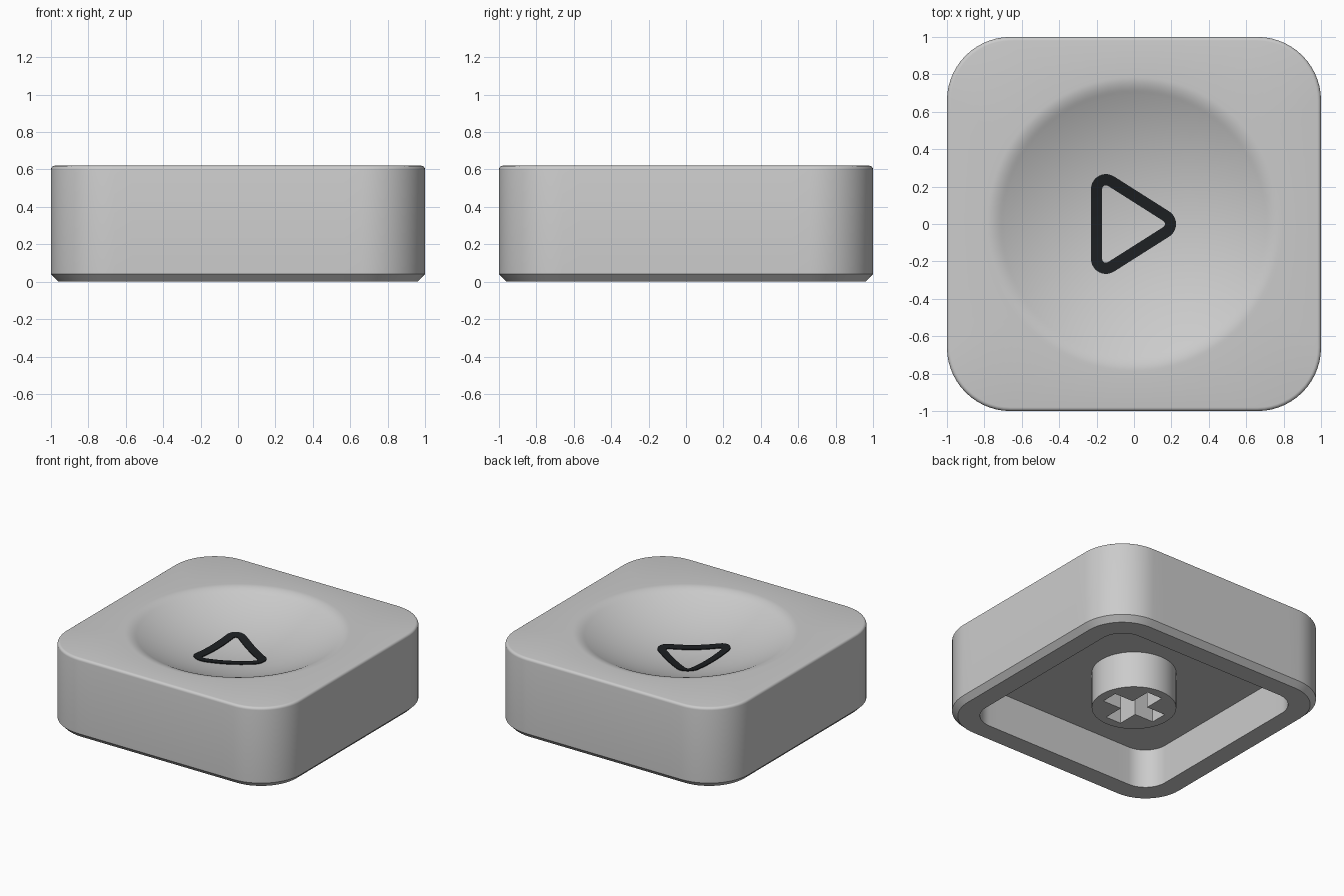
import bpy, bmesh, math
from mathutils import Vector

if "Cube" in bpy.data.objects:
    bpy.data.objects.remove(bpy.data.objects["Cube"])

TOP, CEIL = 0.62, 0.30          # top face and inner ceiling heights
DISH_R, DISH_D, BLEND = 0.75, 0.19, 0.02


def dish_z(r):
    """Height of the top surface: spherical dish softly blended into the flat top."""
    big = (DISH_R ** 2 + DISH_D ** 2) / (2 * DISH_D)
    d = DISH_D - big + math.sqrt(big * big - r * r)
    h = max(BLEND - abs(d), 0) / BLEND
    return TOP - max(d, 0) - h * h * BLEND / 4


def rounded(corners, r, arc, straight):
    """Rounded outline around convex counter-clockwise corner centres."""
    pts, n = [], len(corners)
    cs = [Vector(c) for c in corners]
    for i, c in enumerate(cs):
        e0, e1 = c - cs[i - 1], cs[(i + 1) % n] - c
        a0 = math.atan2(-e0.x, e0.y)
        turn = (math.atan2(-e1.x, e1.y) - a0) % math.tau
        for k in range(arc + 1):
            a = a0 + turn * k / arc
            pts.append(c + r * Vector((math.cos(a), math.sin(a))))
        for k in range(1, straight):
            pts.append(pts[-1] + e1 / straight)
    return pts


def square(half, r):
    k = half - r
    return rounded([(k, -k), (k, k), (-k, k), (-k, -k)], r, 14, 14)


def loft(name, rings, caps=True, closed=False):
    """Skin a list of equal-length 3D rings."""
    bm = bmesh.new()
    rows = [[bm.verts.new(p) for p in ring] for ring in rings]
    pairs = list(zip(rows, rows[1:])) + ([(rows[-1], rows[0])] if closed else [])
    for a, b in pairs:
        for i in range(len(a)):
            j = (i + 1) % len(a)
            bm.faces.new((a[i], a[j], b[j], b[i]))
    if caps:
        bm.faces.new(rows[0])
        bm.faces.new(rows[-1])
    bmesh.ops.recalc_face_normals(bm, faces=bm.faces)
    me = bpy.data.meshes.new(name)
    bm.to_mesh(me)
    bm.free()
    ob = bpy.data.objects.new(name, me)
    bpy.context.collection.objects.link(ob)
    return ob


def activate(ob):
    bpy.ops.object.select_all(action='DESELECT')
    ob.select_set(True)
    bpy.context.view_layer.objects.active = ob


def smooth(ob):
    activate(ob)
    bpy.ops.object.shade_smooth_by_angle(angle=math.radians(30))


def lift(pts, z):
    return [(p[0], p[1], z) for p in pts]


# Hollow cap: inner ceiling, inner wall, rim, outer wall, top edge, dish
R = 0.34
outer = square(1, R)
rings = [lift(square(0.815, 0.18), z) for z in (CEIL, 0)]
rings += [lift(square(0.96, R - 0.04), 0), lift(outer, 0.04)]
for k in range(5):
    a = math.pi / 2 * k / 4
    inset = 0.02 * (1 - math.cos(a))
    rings.append(lift(square(1 - inset, R - inset), TOP - 0.02 + 0.02 * math.sin(a)))
angles = [math.atan2(p.y, p.x) for p in outer]
radii = [0.80 - 0.01 * k for k in range(12)] + [0.65 - 0.05 * k for k in range(13)] + [0.02]
for r in radii:
    rings.append([(r * math.cos(a), r * math.sin(a), dish_z(r)) for a in angles])
smooth(loft("key_cap", rings))

# Stem with a cross-shaped socket
circle = [(0.295 * math.cos(math.tau * k / 64), 0.295 * math.sin(math.tau * k / 64)) for k in range(64)]
stem = loft("stem", [lift(circle, 0.02), lift(circle, CEIL + 0.02)])
L, W = 0.225, 0.065
cross = [(L, -W), (L, W), (W, W), (W, L), (-W, L), (-W, W),
         (-L, W), (-L, -W), (-W, -W), (-W, -L), (W, -L), (W, -W)]
cutter = loft("socket_cutter", [lift(cross, -0.1), lift(cross, CEIL)])
cutter.hide_render = True
mod = stem.modifiers.new("socket", 'BOOLEAN')
mod.operation, mod.object, mod.solver = 'DIFFERENCE', cutter, 'EXACT'
activate(stem)
bpy.ops.object.modifier_apply(modifier=mod.name)
bpy.data.objects.remove(cutter)
smooth(stem)

# Dark triangle outline following the dish
tri = [(-0.15, -0.187), (0.145, 0), (-0.15, 0.187)]


def on_dish(r, off):
    return [(p.x, p.y, dish_z(p.length) + off) for p in rounded(tri, r, 10, 8)]


mark = loft("triangle_mark", [on_dish(0.08, -0.02), on_dish(0.08, 0.006), on_dish(0.05, 0.006),
                              on_dish(0.02, 0.006), on_dish(0.02, -0.02)], caps=False, closed=True)
ink = bpy.data.materials.new("dark_ink")
ink.diffuse_color = (0.012, 0.014, 0.016, 1)
ink.use_nodes = True
ink.node_tree.nodes["Principled BSDF"].inputs["Base Color"].default_value = ink.diffuse_color
mark.data.materials.append(ink)
smooth(mark)
